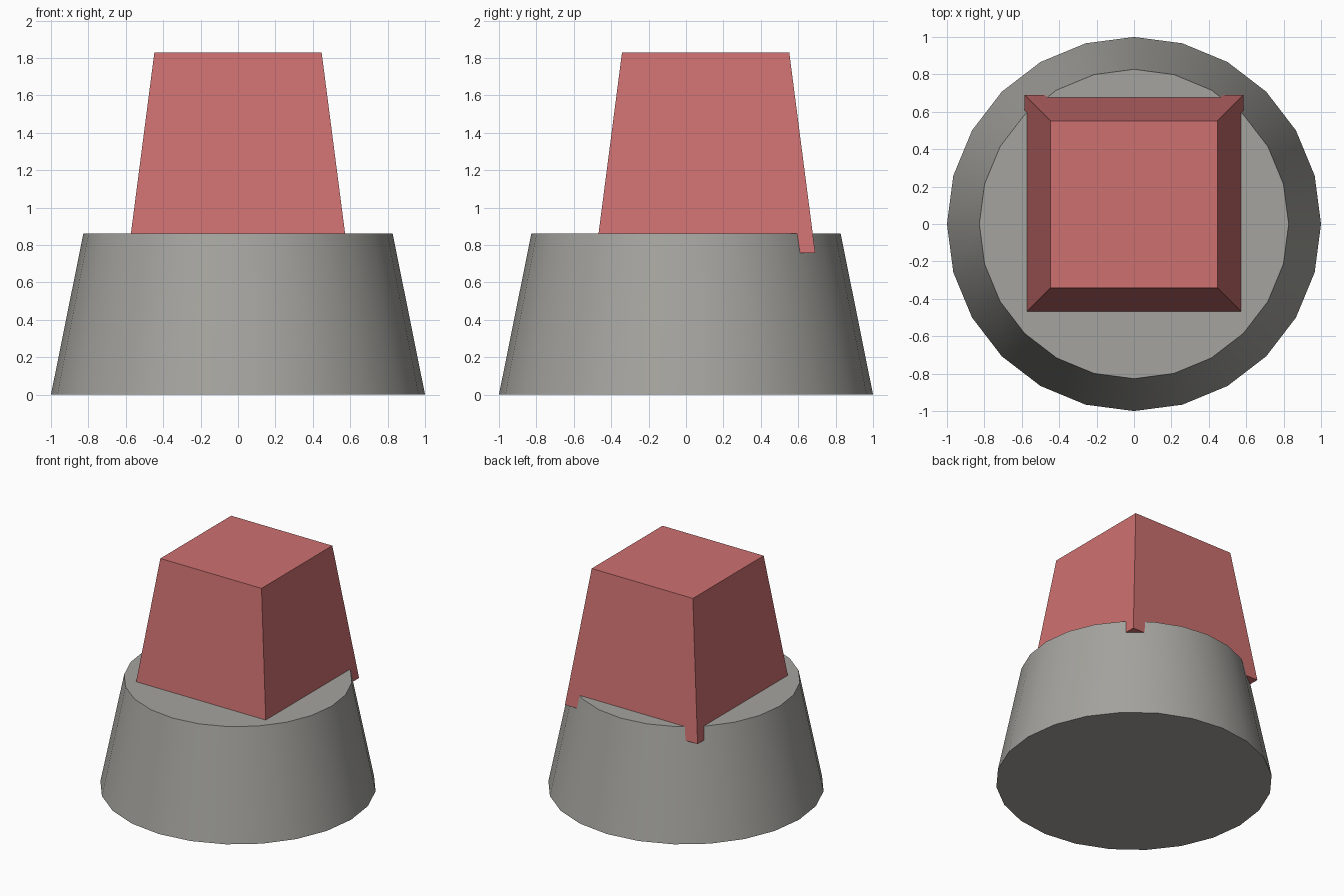
import bpy
import math

cube = bpy.data.objects.get("Cube")
if cube:
    bpy.data.objects.remove(cube, do_unlink=True)


def material(name, rgb):
    mat = bpy.data.materials.new(name)
    mat.use_nodes = True
    colour = (*rgb, 1.0)
    mat.diffuse_color = colour
    mat.node_tree.nodes["Principled BSDF"].inputs["Base Color"].default_value = colour
    return mat


def frustum(name, sides, r_bottom, r_top, z_bottom, z_top, y, turn, mat):
    """Tapered prism with capped ends, standing between two heights."""
    bpy.ops.mesh.primitive_cone_add(
        vertices=sides, radius1=r_bottom, radius2=r_top, depth=z_top - z_bottom,
        location=(0, y, (z_bottom + z_top) / 2), rotation=(0, 0, turn))
    obj = bpy.context.object
    obj.name = name
    obj.data.materials.append(mat)
    return obj


grey = material("warm grey", (0.376, 0.371, 0.347))
red = material("soft red", (0.61, 0.162, 0.160))

# Round tapered base, smooth around the side with sharp rims
base = frustum("round_base", 24, 1.0, 0.827, 0.0, 0.86, 0.0, 0.0, grey)
bpy.ops.object.shade_smooth_by_angle(angle=math.radians(30))

# Square tapered block, set back and sunk into the base so its rear corners poke out
corner = math.sqrt(2)
frustum("square_block", 4, 0.586 * corner, 0.447 * corner, 0.757, 1.83,
        0.105, math.pi / 4, red)
